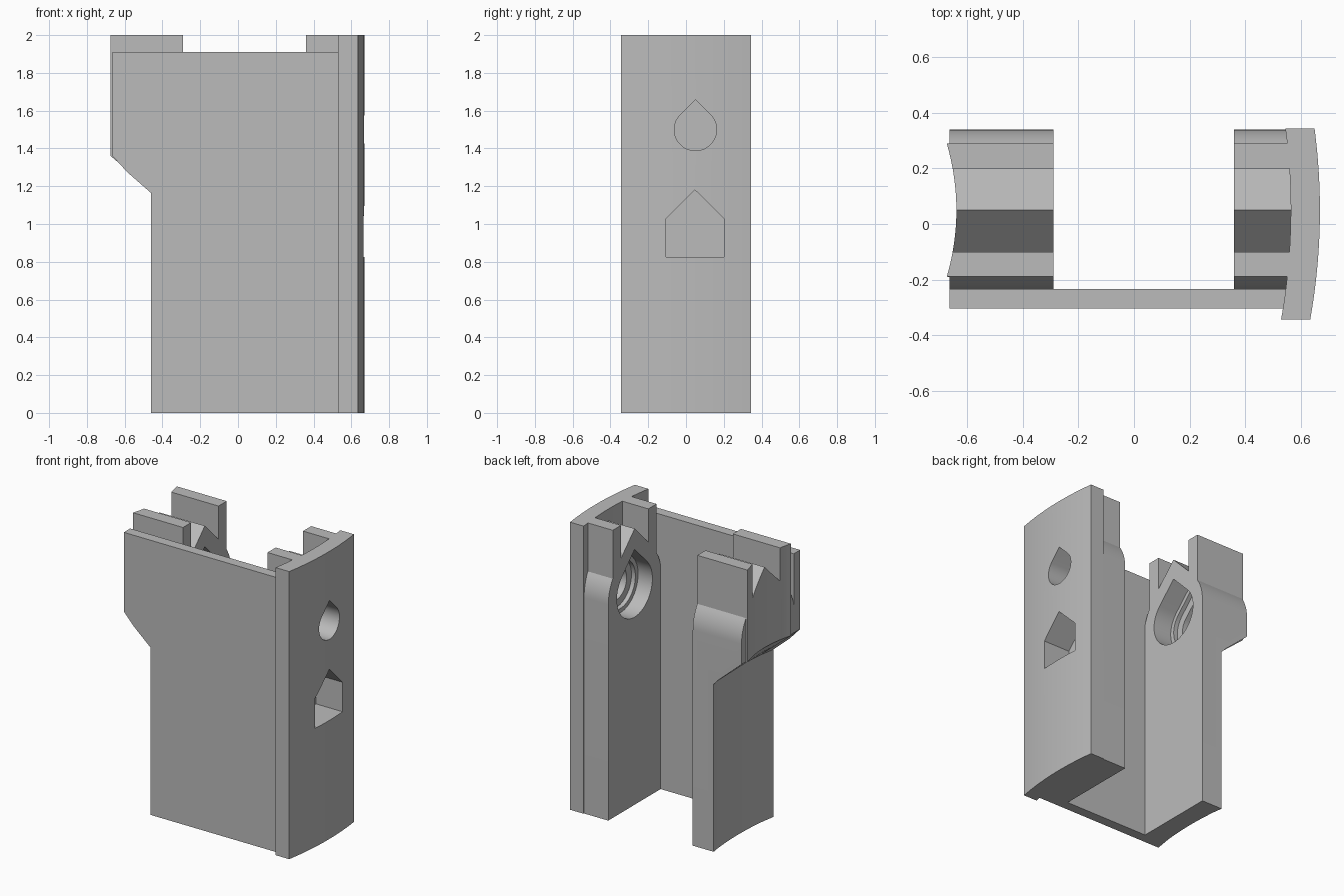
import bpy, bmesh, math

MID_Y = 0.05      # axis shared by the bores and curved faces
BORE_Z = 1.5

cube = bpy.data.objects.get("Cube")
if cube:
    bpy.data.objects.remove(cube, do_unlink=True)

grey = bpy.data.materials.new("grey_plastic")
grey.use_nodes = True
grey.diffuse_color = (0.5, 0.5, 0.5, 1)
grey.node_tree.nodes["Principled BSDF"].inputs["Base Color"].default_value = (0.5, 0.5, 0.5, 1)


def loft(name, rings):
    """Closed solid through matching rings of points."""
    bm = bmesh.new()
    loops = [[bm.verts.new(p) for p in ring] for ring in rings]
    n = len(loops[0])
    for a, b in zip(loops, loops[1:]):
        for i in range(n):
            j = (i + 1) % n
            bm.faces.new((a[i], a[j], b[j], b[i]))
    bm.faces.new(loops[0][::-1])
    bm.faces.new(loops[-1])
    bmesh.ops.recalc_face_normals(bm, faces=bm.faces)
    mesh = bpy.data.meshes.new(name)
    bm.to_mesh(mesh)
    bm.free()
    mesh.materials.append(grey)
    obj = bpy.data.objects.new(name, mesh)
    bpy.context.collection.objects.link(obj)
    return obj


def prism_x(name, yz, x0, x1):
    return loft(name, [[(x, y, z) for y, z in yz] for x in (x0, x1)])


def prism_z(name, xy, z0, z1):
    return loft(name, [[(x, y, z) for x, y in xy] for z in (z0, z1)])


def combine(target, other, operation):
    """Apply a boolean and discard the helper."""
    other.hide_render = True
    mod = target.modifiers.new(operation, 'BOOLEAN')
    mod.operation = operation
    mod.solver = 'EXACT'
    mod.object = other
    bpy.ops.object.select_all(action='DESELECT')
    bpy.context.view_layer.objects.active = target
    target.select_set(True)
    bpy.ops.object.modifier_apply(modifier=mod.name)
    bpy.data.objects.remove(other, do_unlink=True)


def teardrop(radius, steps=40):
    """Round hole outline with a pointed 45 degree top."""
    pts = [(MID_Y, BORE_Z + radius * math.sqrt(2))]
    for i in range(steps + 1):
        a = math.radians(135 + 270 * i / steps)
        pts.append((MID_Y + radius * math.cos(a), BORE_Z + radius * math.sin(a)))
    return pts


# Column section: straight sides, rounded shoulders, two fins and a ridge
def column_half(side):
    pts = [(0.29, 0)]
    for i in range(9):
        a = math.asin(0.163 / 0.29) * i / 8
        pts.append((0.29 * math.cos(a), BORE_Z + 0.29 * math.sin(a)))
    pts += [(0.24, 2), (0.15, 2), (0.15, 1.77)]
    return [(MID_Y + side * d, z) for d, z in pts]


section = column_half(1) + [(MID_Y, 1.92)] + column_half(-1)[::-1]

# Curved side plate
ys = [-0.345 + 0.69 * i / 24 for i in range(25)]
bow = [(y, (y - MID_Y) ** 2 / 4.45) for y in ys]
body = prism_z("clip_housing",
               [(0.67 - d, y) for y, d in bow] + [(0.565 - d, y) for y, d in bow[::-1]], 0, 2)

# Front wall and the two columns
wall = prism_z("front_wall", [(-0.8, -0.305), (0.6, -0.305), (0.6, -0.235), (-0.8, -0.235)], 0, 1.91)
left_column = prism_x("left_column", section, -0.8, -0.29)
right_column = prism_x("right_column", section, 0.36, 0.61)
combine(left_column, wall, 'UNION')
combine(left_column, right_column, 'UNION')
combine(body, left_column, 'UNION')

# Hollowed left edge: full width above, stepping in below
offsets = [-0.5, -0.2405] + [-0.24 + 0.48 * i / 16 for i in range(17)] + [0.2405, 0.5]


def edge_ring(z, upper):
    ring = [(-1.2, MID_Y - 0.5, z)]
    for d in offsets:
        if upper:
            x = -0.64 - 0.6 * d * d if abs(d) <= 0.24 else -0.665
        else:
            x = -0.43 - 0.22 * d * d
        ring.append((x, MID_Y + d, z))
    return ring + [(-1.2, MID_Y + 0.5, z)]


trimmer = loft("edge_trimmer", [edge_ring(-0.1, False), edge_ring(1.165, False),
                                edge_ring(1.36, True), edge_ring(2.1, True)])
combine(body, trimmer, 'DIFFERENCE')

# Stepped bores: wide at the inner faces, narrower further in
for radius, x0, x1 in ((0.195, 0.3, 0.47), (0.165, 0.46, 0.5), (0.112, 0.49, 0.8),
                       (0.195, -0.43, -0.2), (0.165, -0.46, -0.42), (0.112, -0.56, -0.45)):
    combine(body, prism_x("bore", teardrop(radius), x0, x1), 'DIFFERENCE')

# House-shaped pocket in the side plate
pocket = [(-0.105, 0.825), (0.2, 0.825), (0.2, 1.03), (0.0475, 1.18), (-0.105, 1.03)]
combine(body, prism_x("pocket", pocket, 0.46, 0.8), 'DIFFERENCE')

bpy.ops.object.select_all(action='DESELECT')
bpy.context.view_layer.objects.active = body
body.select_set(True)
bpy.ops.object.shade_smooth_by_angle(angle=math.radians(25))
